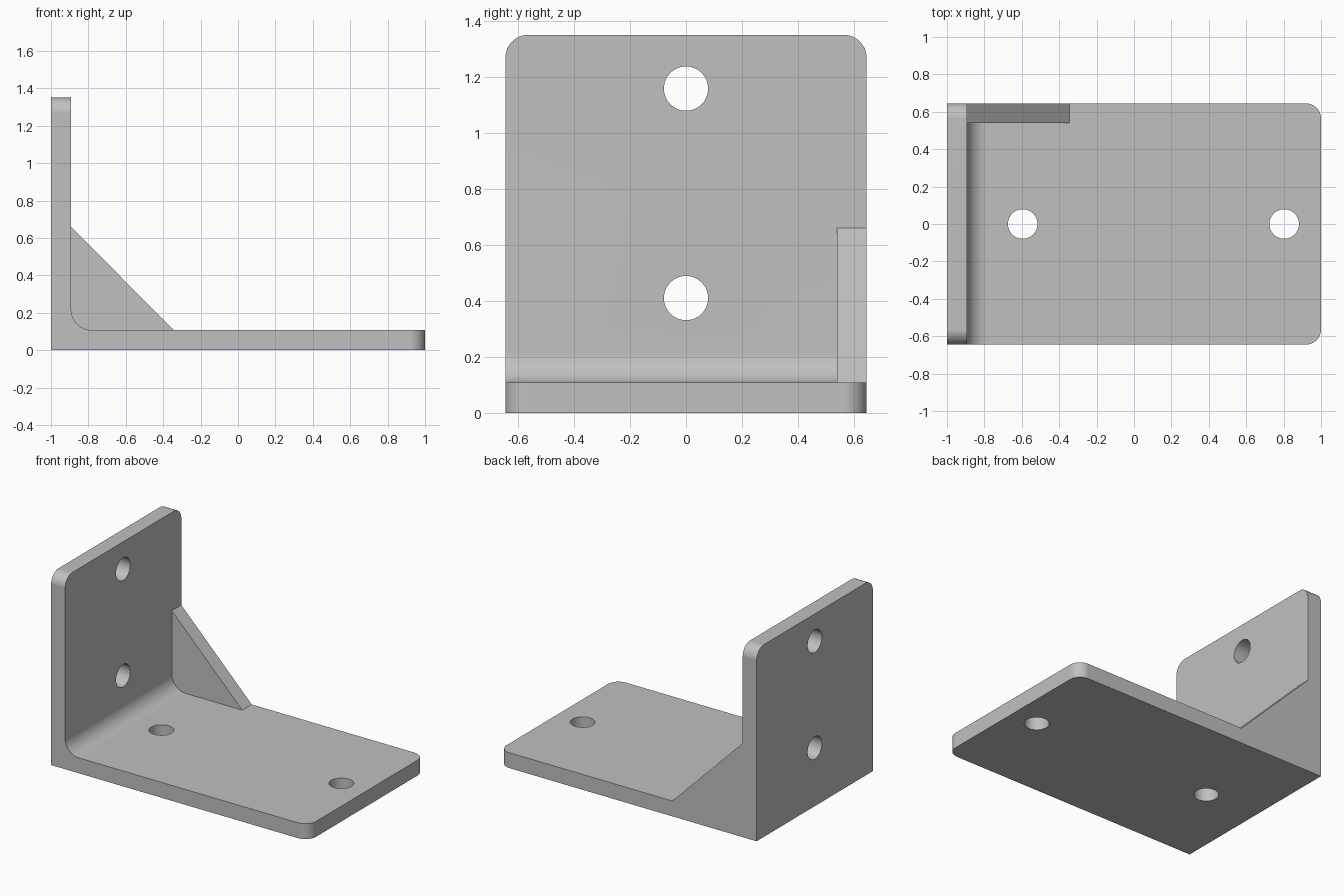
import bpy, bmesh, math

if "Cube" in bpy.data.objects:
    bpy.data.objects.remove(bpy.data.objects["Cube"])

W = 0.645          # half width along y
T = 0.108          # plate thickness
H = 1.35           # wall height
XI = -1 + T        # inner wall face

grey = bpy.data.materials.new("light_grey")
grey.diffuse_color = (0.53, 0.53, 0.53, 1)
grey.use_nodes = True
grey.node_tree.nodes["Principled BSDF"].inputs["Base Color"].default_value = grey.diffuse_color


def extrude_profile(name, pts, y0, y1):
    """Extrude an (x, z) outline along y; returns the object."""
    bm = bmesh.new()
    face = bm.faces.new([bm.verts.new((x, y0, z)) for x, z in pts])
    res = bmesh.ops.extrude_face_region(bm, geom=[face])
    moved = [v for v in res["geom"] if isinstance(v, bmesh.types.BMVert)]
    bmesh.ops.translate(bm, verts=moved, vec=(0, y1 - y0, 0))
    bmesh.ops.recalc_face_normals(bm, faces=bm.faces)
    me = bpy.data.meshes.new(name)
    bm.to_mesh(me)
    bm.free()
    me.materials.append(grey)
    ob = bpy.data.objects.new(name, me)
    bpy.context.collection.objects.link(ob)
    return ob


def round_edges(ob, test, radius):
    """Round every edge whose midpoint and direction pass the test."""
    bm = bmesh.new()
    bm.from_mesh(ob.data)
    edges = [e for e in bm.edges
             if test((e.verts[0].co + e.verts[1].co) / 2,
                     (e.verts[0].co - e.verts[1].co).normalized())]
    bmesh.ops.bevel(bm, geom=edges, offset=radius, offset_type='OFFSET',
                    segments=12, profile=0.5, affect='EDGES')
    bm.to_mesh(ob.data)
    bm.free()


def combine(ob, tool, operation):
    """Apply a boolean and remove the tool object."""
    bpy.context.view_layer.objects.active = ob
    mod = ob.modifiers.new("boolean", 'BOOLEAN')
    mod.operation, mod.solver, mod.object = operation, 'EXACT', tool
    bpy.ops.object.modifier_apply(modifier=mod.name)
    bpy.data.objects.remove(tool)


# L-shaped body: base plate and upright wall
bracket = extrude_profile(
    "bracket", [(-1, 0), (1, 0), (1, T), (XI, T), (XI, H), (-1, H)], -W, W)

# Inner fillet, then the rounded corners of the wall and base
round_edges(bracket, lambda m, d: abs(d.y) > 0.9 and abs(m.x - XI) < 0.01
            and abs(m.z - T) < 0.01, 0.108)
round_edges(bracket, lambda m, d: (abs(d.x) > 0.9 and m.z > H - 0.01)
            or (abs(d.z) > 0.9 and m.x > 0.99), 0.082)

# Triangular gusset along the back edge, rooted inside the plates
gusset = extrude_profile(
    "gusset", [(XI, 0.66), (-0.95, 0.66), (-0.95, 0.05),
               (-0.345, 0.05), (-0.345, T)], 0.54, W)
combine(bracket, gusset, 'UNION')

# Two screw holes in the wall and two in the base
for loc, tilt in (((-0.945, 0, 0.41), math.pi / 2),
                  ((-0.945, 0, 1.158), math.pi / 2),
                  ((-0.595, 0, 0.054), 0),
                  ((0.803, 0, 0.054), 0)):
    bpy.ops.mesh.primitive_cylinder_add(vertices=48, radius=0.079, depth=0.3,
                                        location=loc, rotation=(0, tilt, 0))
    cutter = bpy.context.object
    cutter.name = "hole_cutter"
    cutter.data.materials.append(grey)
    combine(bracket, cutter, 'DIFFERENCE')

# Smooth the fillets and holes while keeping flats flat
bpy.ops.object.select_all(action='DESELECT')
bracket.select_set(True)
bpy.context.view_layer.objects.active = bracket
bpy.ops.object.shade_smooth_by_angle(angle=math.radians(30))
normals = bracket.modifiers.new("flat_normals", 'WEIGHTED_NORMAL')
normals.keep_sharp = True
